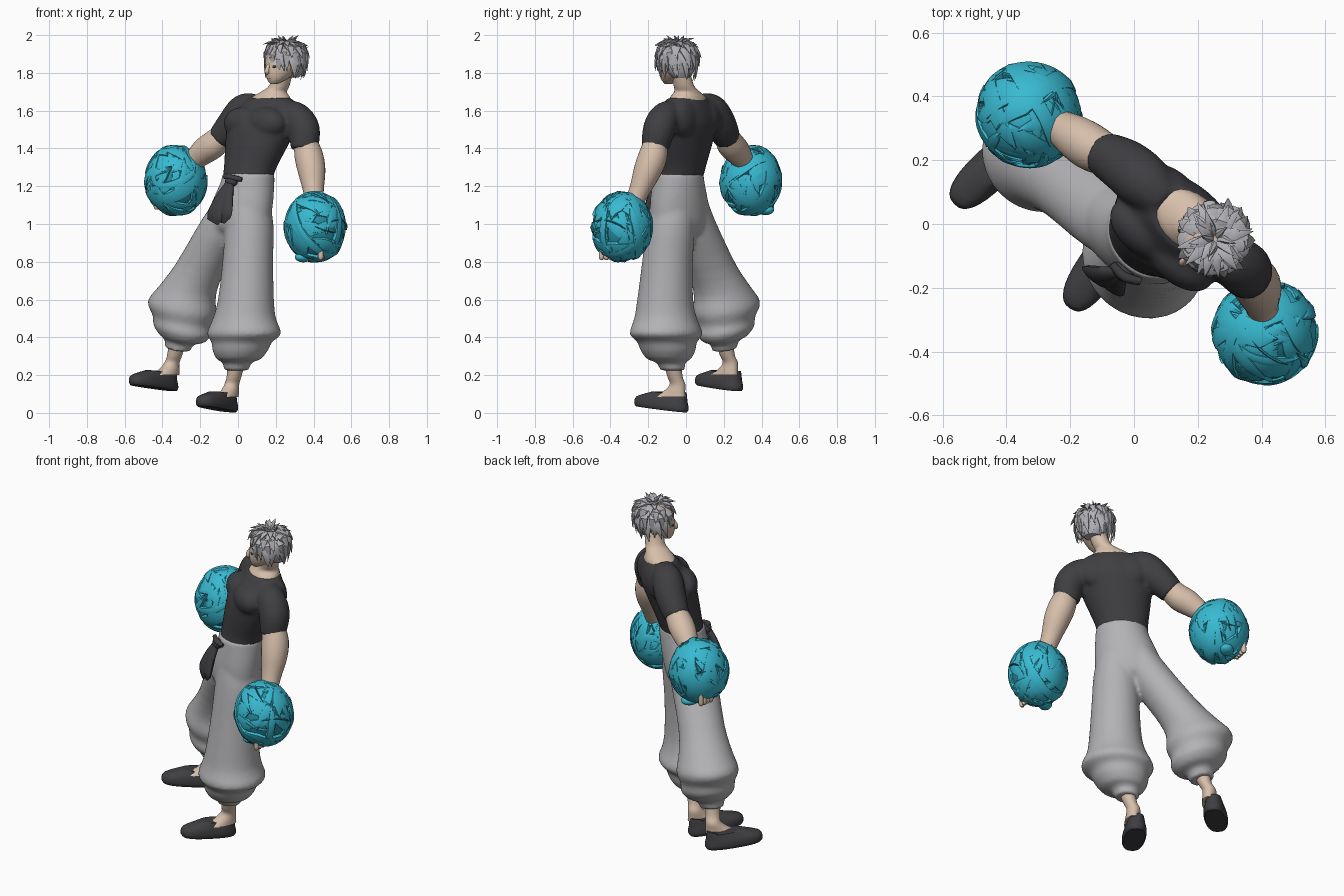
import bpy, bmesh, random
from math import sin, cos, pi, radians, copysign
from mathutils import Vector

random.seed(4)
if "Cube" in bpy.data.objects:
    bpy.data.objects.remove(bpy.data.objects["Cube"], do_unlink=True)

UP = Vector((0, 0, 1))
SIDE, FRONT = Vector((.77, -.63, 0)), Vector((-.63, -.77, 0))        # body axes
FACE, CHEEK = Vector((-.8, -.6, 0)), Vector((.6, -.8, 0))            # head axes
HEAD = Vector((.245, -.052, 0))
BODY = (SIDE, FRONT)


def material(name, rgb):
    m = bpy.data.materials.new(name)
    m.use_nodes = True
    m.diffuse_color = (*rgb, 1)
    bsdf = m.node_tree.nodes["Principled BSDF"]
    bsdf.inputs["Base Color"].default_value = (*rgb, 1)
    bsdf.inputs["Roughness"].default_value = .7
    return m


SKIN = material("skin", (.68, .52, .405))
SHIRT = material("charcoal cloth", (.050, .048, .054))
PANTS = material("grey cloth", (.45, .45, .465))
HAIR = material("silver hair", (.44, .44, .47))
TEAL = material("teal wrap", (.04, .49, .64))
DEEP = material("deep teal", (.02, .27, .36))


def finish(bm, name, mat, angle=50, fuse=False):
    bmesh.ops.recalc_face_normals(bm, faces=bm.faces)
    me = bpy.data.meshes.new(name)
    bm.to_mesh(me)
    bm.free()
    me.materials.append(mat)
    for p in me.polygons:
        p.use_smooth = True
    me.set_sharp_from_angle(angle=radians(angle))
    ob = bpy.data.objects.new(name, me)
    bpy.context.collection.objects.link(ob)
    if fuse:                                       # melt overlapping volumes into one cloth
        r = ob.modifiers.new("fuse", "REMESH")
        r.mode, r.voxel_size, r.use_smooth_shade = "VOXEL", .011, True
        s = ob.modifiers.new("soften", "SMOOTH")
        s.factor, s.iterations = .5, 6
    return ob


def spline(st, steps):
    """Smooth the stations of a sweep with a Catmull-Rom curve."""
    v = [Vector(s) for s in st]
    out = []
    for i in range(len(v) - 1):
        a, b, c, d = v[max(i - 1, 0)], v[i], v[i + 1], v[min(i + 2, len(v) - 1)]
        for k in range(steps):
            t = k / steps
            out.append(b + (c - a) * t / 2 + (a * 2 - b * 5 + c * 4 - d) * t * t / 2
                       + (b * 3 - a - c * 3 + d) * t ** 3 / 2)
    return out + [v[-1]]


def sweep(bm, stations, segs=24, steps=4, axes=None, ref=FRONT, tilt=0, power=1):
    """Stations are x, y, z, half width, half depth; axes keep the rings level."""
    st = spline(stations, steps)
    rings = []
    for i, s in enumerate(st):
        c, a, b = Vector(s[:3]), s[3], s[4]
        if axes:
            u, v = axes
        else:
            t = (Vector(st[min(i + 1, len(st) - 1)][:3]) - Vector(st[max(i - 1, 0)][:3])).normalized()
            u = t.cross(ref).normalized()
            v = u.cross(t)
        ring = []
        for k in range(segs):
            w = 2 * pi * k / segs
            x, y = (copysign(abs(q) ** power, q) for q in (cos(w), sin(w)))
            ring.append(bm.verts.new(c + u * a * x + v * b * y + UP * tilt * a * x))
        rings.append(ring)
    for r, q in zip(rings, rings[1:]):
        for k in range(segs):
            bm.faces.new((r[k], r[k - 1], q[k - 1], q[k]))
    bm.faces.new(rings[0])
    bm.faces.new(rings[-1])


def tube(bm, pts, **kw):
    sweep(bm, [(x, y, z, r, r) for x, y, z, r in pts], **kw)


def ellipsoid(bm, c, size, u=SIDE, f=FRONT):
    for v in bmesh.ops.create_uvsphere(bm, u_segments=20, v_segments=12, radius=1)["verts"]:
        x, y, z = v.co
        v.co = Vector(c) + u * x * size[0] + f * y * size[1] + UP * z * size[2]


def part(name, mat, shape, *args, fuse=False, **kw):
    bm = bmesh.new()
    shape(bm, *args, **kw)
    return finish(bm, name, mat, fuse=fuse)


# Shirt: torso, chest, back and sleeves fused
bm = bmesh.new()
sweep(bm, [
    (.05, -.04, 1.235, .142, .12), (.065, -.03, 1.3, .15, .125), (.10, -.02, 1.42, .185, .14),
    (.13, -.01, 1.52, .21, .148), (.152, 0, 1.59, .21, .125), (.165, .005, 1.64, .16, .1),
    (.168, .01, 1.668, .128, .085)], segs=36, axes=BODY)
for s in (1, -1):
    ellipsoid(bm, Vector((.135, -.01, 1.535)) + FRONT * .075 + SIDE * s * .075, (.125, .076, .085))
    ellipsoid(bm, Vector((.15, 0, 1.56)) - FRONT * .065 + SIDE * s * .095, (.1, .06, .1))
tube(bm, [(.25, -.06, 1.6, .058), (.305, -.11, 1.568, .08), (.348, -.143, 1.5, .086), (.352, -.165, 1.395, .072)])
tube(bm, [(.10, .07, 1.63, .06), (.035, .13, 1.605, .086), (-.025, .18, 1.53, .086), (-.095, .22, 1.45, .071)])
finish(bm, "shirt", SHIRT, fuse=True)

# Bare arms
part("left_arm", SKIN, tube, [(.355, -.16, 1.44, .062), (.375, -.175, 1.36, .076), (.39, -.205, 1.28, .073),
                              (.40, -.25, 1.17, .054), (.41, -.3, 1.06, .045)])
part("right_arm", SKIN, tube, [(-.07, .21, 1.48, .06), (-.125, .235, 1.425, .073), (-.18, .27, 1.385, .07),
                               (-.245, .31, 1.325, .052), (-.3, .33, 1.26, .045)])

# Neck and wide collar skin
part("neck", SKIN, sweep, [
    (.17, .01, 1.65, .126, .088), (.175, .01, 1.674, .11, .08), (.19, .005, 1.7, .072, .066),
    (.22, -.012, 1.735, .053, .055), (.242, -.035, 1.82, .052, .056)], axes=BODY)


def at(side, fwd, z):
    return HEAD + CHEEK * side + FACE * fwd + UP * z


# Head and face
part("head", SKIN, sweep, [(*at(0, f, z), a, b) for f, z, a, b in (
    (.068, 1.742, .02, .02), (.05, 1.765, .048, .052), (.025, 1.805, .072, .085), (.005, 1.86, .085, .1),
    (0, 1.92, .082, .094), (0, 1.96, .05, .055))], axes=(CHEEK, FACE))
part("nose", SKIN, tube, [(*at(0, f, z), r) for f, z, r in (
    (.1, 1.85, .008), (.115, 1.81, .013), (.108, 1.797, .008))], segs=10, ref=FACE)
part("mouth", SHIRT, ellipsoid, at(0, .1, 1.772), (.018, .004, .003), CHEEK, FACE)
for s, n in ((1, "left"), (-1, "right")):
    part(n + "_eye", SHIRT, ellipsoid, at(s * .035, .094, 1.833), (.016, .008, .007), CHEEK, FACE)
    part(n + "_ear", SKIN, ellipsoid, at(s * .08, -.005, 1.825), (.012, .022, .032), CHEEK, FACE)

# Hair: a cap with tiers of pointed locks swirling from the crown
bm = bmesh.new()
sweep(bm, [(*at(0, f, z), a, b) for f, z, a, b in (
    (-.045, 1.775, .045, .04), (-.035, 1.81, .075, .068), (-.02, 1.86, .088, .088), (-.006, 1.905, .09, .1),
    (-.006, 1.935, .076, .084), (-.006, 1.958, .03, .035))], axes=(CHEEK, FACE))
TIERS = ((26, ((.088, 1.9), (.104, 1.855), (.09, 1.77)), .022),
         (26, ((.078, 1.925), (.107, 1.9), (.106, 1.82)), .021),
         (22, ((.05, 1.945), (.095, 1.938), (.118, 1.885)), .02),
         (18, ((.015, 1.945), (.058, 1.962), (.11, 1.945)), .02),
         (13, ((.005, 1.935), (.03, 1.962), (.08, 1.972)), .018),
         (5, ((.005, 1.935), (.015, 1.965), (.045, 1.996)), .013))
for count, path, wide in TIERS:
    for k in range(count):
        w = 2 * pi * (k + random.uniform(-.4, .4)) / count
        d = CHEEK * sin(w) + FACE * cos(w)
        tang = UP.cross(d)
        lift = .04 if cos(w) > .5 and path[2][1] < 1.8 else 0
        sway, drop, flare = random.uniform(-.02, .05), random.uniform(-.015, .015), random.uniform(-.012, .012)
        st = []
        for i, ((r, z), size) in enumerate(zip(path, (.8, 1, .05))):
            p = at(0, -.01, 0) + d * (r + flare * i / 2) + tang * sway * i / 2 + UP * (z + (drop + lift) * i / 2)
            p.z = min(p.z, 1.998)
            st.append((*p, .01 * size, wide * size))
        sweep(bm, st, segs=6, steps=2, ref=tang)
finish(bm, "hair", HAIR, 35)

# Baggy trousers: hips and both legs fused
bm = bmesh.new()
sweep(bm, [
    (.055, -.04, 1.268, .145, .126), (.05, -.04, 1.22, .152, .13), (.02, -.035, 1.1, .182, .137),
    (-.005, -.025, 1.0, .195, .13), (-.01, -.015, .95, .15, .1), (-.015, -.01, .925, .07, .05)], segs=36, axes=BODY)
sweep(bm, [
    (.055, -.065, 1.17, .1, .115), (.06, -.08, 1.0, .127, .13), (.052, -.098, .8, .135, .135),
    (.042, -.11, .6, .149, .149), (.034, -.108, .5, .17, .165), (.032, -.105, .42, .204, .188),
    (.02, -.10, .375, .165, .155), (.012, -.095, .33, .15, .143), (.004, -.09, .285, .12, .114),
    (-.004, -.08, .265, .078, .075), (-.01, -.07, .225, .068, .066)], segs=32, steps=3, axes=BODY)
sweep(bm, [
    (.0, .0, 1.13, .1, .115), (-.07, .03, 1.0, .12, .13), (-.2, .135, .77, .128, .13),
    (-.265, .19, .65, .15, .15), (-.297, .215, .56, .187, .174), (-.297, .213, .49, .158, .152),
    (-.295, .21, .44, .157, .15), (-.297, .207, .395, .122, .118), (-.31, .205, .375, .078, .078),
    (-.322, .205, .335, .068, .066)], segs=32, steps=3, axes=BODY, tilt=-.22)
finish(bm, "trousers", PANTS, fuse=True)

# Sash knot and hanging tails
part("sash_knot", SHIRT, ellipsoid, (-.035, -.15, 1.225), (.038, .028, .028))
x, y = -.035, -.148
for i, (dx, dy, z) in enumerate(((-.1, -.01, 1.01), (-.05, -.04, 1.05))):
    part(f"sash_tail_{i + 1}", SHIRT, sweep, [
        (x, y, 1.235, .015, .016), (x + dx * .4, y + dy * .4 - .008, 1.16, .036, .02),
        (x + dx * .8, y + dy * .8 - .01, 1.06, .055, .02), (x + dx, y + dy, z, .04, .006)], segs=12)
part("sash_loop", SHIRT, tube, [(-.07, -.125, 1.25, .012), (-.03, -.165, 1.245, .016), (.02, -.18, 1.235, .012)],
     segs=10, ref=UP)


# Ankles and slip-on shoes
def foot(name, centre, way, ground, ankle, cuff):
    d = Vector((*way, 0)).normalized()
    s = UP.cross(d)
    c, top, base = Vector((*centre, ground)), Vector(cuff), Vector(ankle)
    part(name + "_ankle", SKIN, sweep, [
        (*top, .047, .045), (*((top + base) / 2), .041, .038), (*(base + UP * .02), .043, .038),
        (*(base + d * .022 - UP * .018), .066, .041), (*(base + d * .05 - UP * .045), .095, .045)],
        axes=(d, s))
    shoe = part(name + "_shoe", SHIRT, sweep, [(*(c + d * o + UP * h), a, b) for o, h, a, b in (
        (0, 0, .153, .057), (0, .012, .161, .064), (0, .03, .161, .065), (-.004, .053, .152, .061),
        (-.03, .074, .124, .052), (-.052, .09, .098, .046))], steps=2, segs=32, axes=(d, s), power=.78)
    for v in shoe.data.vertices:                   # toes lifted, heel rim raised
        along = (v.co - c).dot(d)
        v.co.z += max(0, along + .15) * .11
        if along < -.1 and v.co.z > c.z + .07:
            v.co.z += .014


foot("left_foot", (-.111, -.13), (-.55, -.83), .003, (-.033, -.045, .13), (-.01, -.07, .25))
foot("right_foot", (-.447, .175), (-.72, -.69), .115, (-.35, .235, .245), (-.322, .205, .36))


# Wrapped balls around the hands
def ball(name, centre, knuckles, flap):
    c = Vector(centre)
    part(name + "_core", DEEP, ellipsoid, c, (.152, .152, .175))
    part(name + "_loose_flap", TEAL, ellipsoid, flap, (.04, .05, .028))
    for label, mat, count, thin in (("straps", TEAL, 36, 1), ("tears", DEEP, 10, .14)):
        bm = bmesh.new()
        for i in range(count):
            n = Vector((random.gauss(0, 1), random.gauss(0, 1), random.gauss(0, 1))).normalized()
            u = n.orthogonal().normalized()
            v = n.cross(u)
            off, wide = random.uniform(-.65, .65), random.uniform(.1, .24) * thin
            start, span = random.uniform(0, 6), random.uniform(2.5, 5.5) * (1 if thin == 1 else .3)
            rad = .151 + .014 * random.random() if thin == 1 else .160
            rows = []
            for k in range(37):
                t = start + span * k / 36
                w = wide * min(1, .04 + 7 * min(k, 36 - k) / 36) * (1 + .12 * sin(5 * t))
                row = []
                for e, h in ((-1, -.014), (-.8, .003), (0, .007), (.8, .003), (1, -.014)):
                    q = max(-.97, min(.97, off + e * w))
                    p = ((u * cos(t) + v * sin(t)) * (1 - q * q) ** .5 + n * q) * (rad + h)
                    row.append(bm.verts.new(c + Vector((p.x, p.y, p.z * 1.13))))
                rows.append(row)
            for r, s in zip(rows, rows[1:]):
                for j in range(4):
                    bm.faces.new((r[j], r[j + 1], s[j + 1], s[j]))
        finish(bm, f"{name}_{label}", mat, 40)
    for i in range(4):
        p = Vector(knuckles) + SIDE * (i - 1.5) * .012 + FRONT * (i - 1.5) * .022
        part(f"{name}_finger_{i + 1}", SKIN, tube,
             [(*(p + UP * .06), .012), (*p, .015), (*(p - UP * .018), .008)], segs=10)


ball("left_ball", (.412, -.34, .985), (.445, -.41, .828), (.345, -.36, .825))
ball("right_ball", (-.33, .343, 1.23), (-.425, .415, 1.095), (-.32, .42, 1.075))
